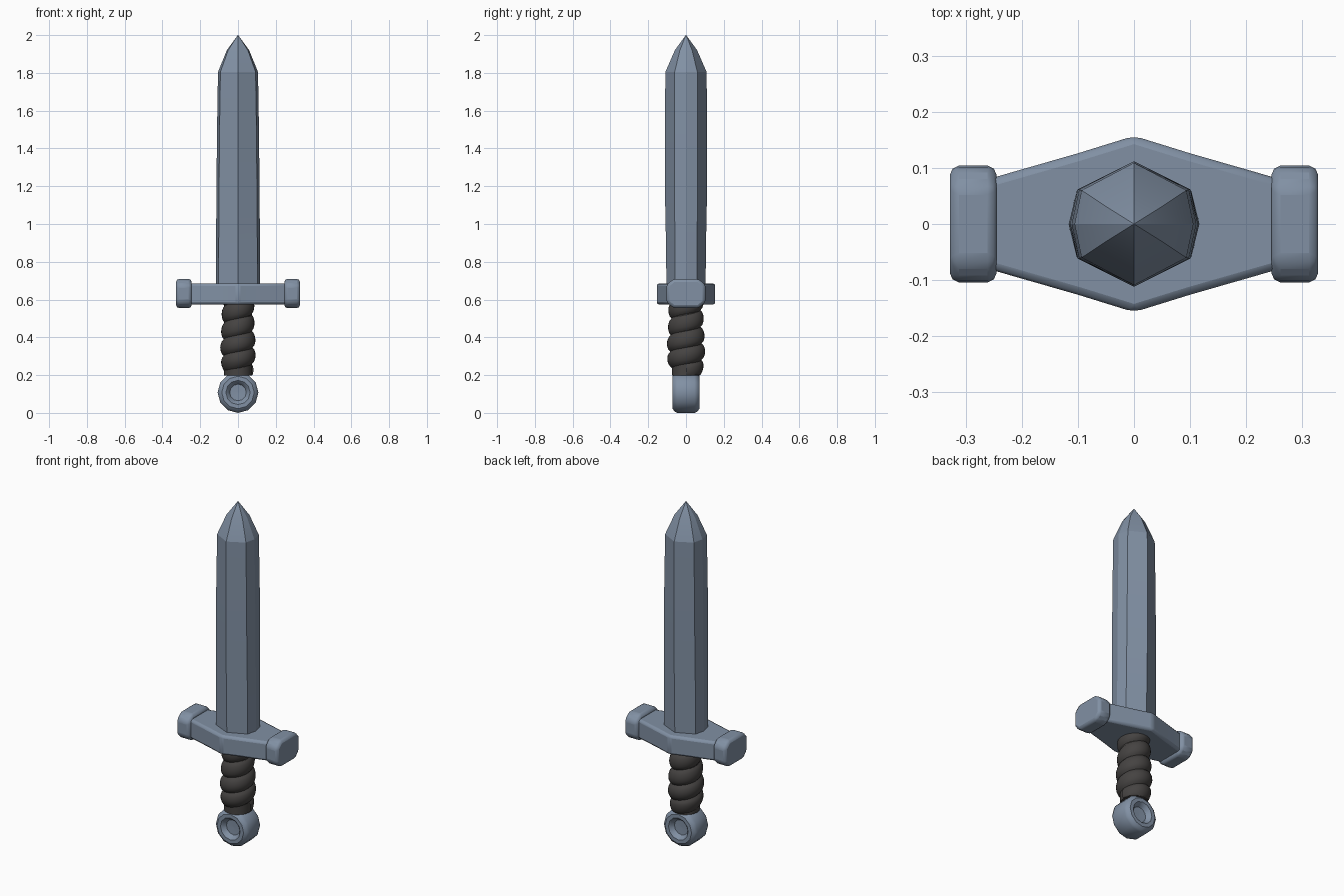
import bpy, bmesh, math

if "Cube" in bpy.data.objects:
    bpy.data.objects.remove(bpy.data.objects["Cube"])


def material(name, rgb):
    m = bpy.data.materials.new(name)
    m.diffuse_color = (*rgb, 1)
    m.use_nodes = True
    m.node_tree.nodes["Principled BSDF"].inputs["Base Color"].default_value = m.diffuse_color
    return m


STEEL = material("blue grey steel", (0.22, 0.28, 0.37))
LEATHER = material("dark leather", (0.06, 0.056, 0.054))


def make(name, verts, faces, mat, bevel=0, segments=2, angle=30):
    me = bpy.data.meshes.new(name)
    me.from_pydata(verts, [], faces)
    bm = bmesh.new()
    bm.from_mesh(me)
    bmesh.ops.remove_doubles(bm, verts=bm.verts, dist=1e-5)
    bmesh.ops.recalc_face_normals(bm, faces=bm.faces)
    bm.to_mesh(me)
    bm.free()
    me.materials.append(mat)
    ob = bpy.data.objects.new(name, me)
    bpy.context.collection.objects.link(ob)
    bpy.ops.object.select_all(action='DESELECT')
    bpy.context.view_layer.objects.active = ob
    ob.select_set(True)
    bpy.ops.object.shade_smooth_by_angle(angle=math.radians(angle))
    if bevel:
        b = ob.modifiers.new("soft edges", 'BEVEL')
        b.width, b.segments = bevel, segments
        b.limit_method, b.angle_limit = 'ANGLE', math.radians(25)
    return ob


def loft(name, rings, mat, **kw):
    """Skin a stack of equal-length rings and cap both ends."""
    n = len(rings[0])
    verts = [v for r in rings for v in r]
    faces = [(k * n + i, k * n + (i + 1) % n, (k + 1) * n + (i + 1) % n, (k + 1) * n + i)
             for k in range(len(rings) - 1) for i in range(n)]
    faces += [tuple(range(n)), tuple(range(len(verts) - n, len(verts)))]
    return make(name, verts, faces, mat, **kw)


# Blade: eight-sided section with a rounded-in point
section = [(0, -1), (0.88, -0.55), (1, 0), (0.88, 0.55),
           (0, 1), (-0.88, 0.55), (-1, 0), (-0.88, -0.55)]
levels = [(0.62, 0.117, 0.103), (0.9, 0.116, 0.106), (1.2, 0.114, 0.112),
          (1.5, 0.111, 0.112), (1.805, 0.106, 0.109), (1.92, 0.059, 0.059),
          (2.0, 0.001, 0.001)]
loft("blade", [[(x * rx, y * ry, z) for x, y in section] for z, rx, ry in levels],
     STEEL, angle=18)

# Guard: long diamond-shaped bar
half = [(0.26, -0.08), (0.1, -0.126), (0, -0.157), (-0.1, -0.126), (-0.26, -0.08)]
plan = half + [(-x, -y) for x, y in half]
loft("guard", [[(x, y, z) for x, y in plan] for z in (0.574, 0.686)],
     STEEL, bevel=0.014)

# Guard end blocks: chamfered, facing outward
block = [(-0.068, -0.077), (0.068, -0.077), (0.104, -0.045), (0.104, 0.045),
         (0.068, 0.077), (-0.068, 0.077), (-0.104, 0.045), (-0.104, -0.045)]
for side, label in ((-1, "left"), (1, "right")):
    loft(f"guard_end_{label}",
         [[(side * x, y, 0.632 + z) for y, z in block] for x in (0.245, 0.328)],
         STEEL, bevel=0.016)

# Grip: leather wrapped in a helix, built as one continuous spiral strip
PITCH, M, SEG, TURNS = 0.088, 8, 28, 5
verts, faces = [], []
for i in range(M * TURNS + 1):
    t = (i % M) / M
    bump = math.sin(math.pi * t) ** 0.6
    for j in range(SEG + 1):
        a = 2 * math.pi * j / SEG
        z = max(0.2, min(0.62, 0.17 + PITCH * (i / M + j / SEG)))
        swell = 1 + 0.09 * math.exp(-((z - 0.34) / 0.09) ** 2) - 0.1 * max(0, 0.27 - z) / 0.07
        r = (0.072 + 0.017 * bump) * swell
        verts.append((r * math.cos(a) * 0.97, r * math.sin(a) * 1.05, z))
w = SEG + 1
faces = [(i * w + j, i * w + j + 1, (i + 1) * w + j + 1, (i + 1) * w + j)
         for i in range(M * TURNS) for j in range(SEG)]
make("grip_wrap", verts, faces, LEATHER, angle=40)
core = [(0.073 * math.cos(k * math.pi / 10), 0.075 * math.sin(k * math.pi / 10))
        for k in range(20)]
loft("grip_core", [[(x, y, z) for x, y in core] for z in (0.198, 0.6)], LEATHER)

# Pommel: twelve-sided wheel with a dished hollow on both faces
front = [(0.001, -0.042), (0.044, -0.044), (0.056, -0.064), (0.064, -0.071),
         (0.086, -0.071), (0.101, -0.06), (0.108, -0.045)]
profile = front + [(r, -y) for r, y in reversed(front)]
N = 12
loft("pommel", [[(r * math.sin(2 * math.pi * k / N), y,
                  0.108 + r * math.cos(2 * math.pi * k / N)) for k in range(N)]
                for r, y in profile], STEEL, angle=29)
